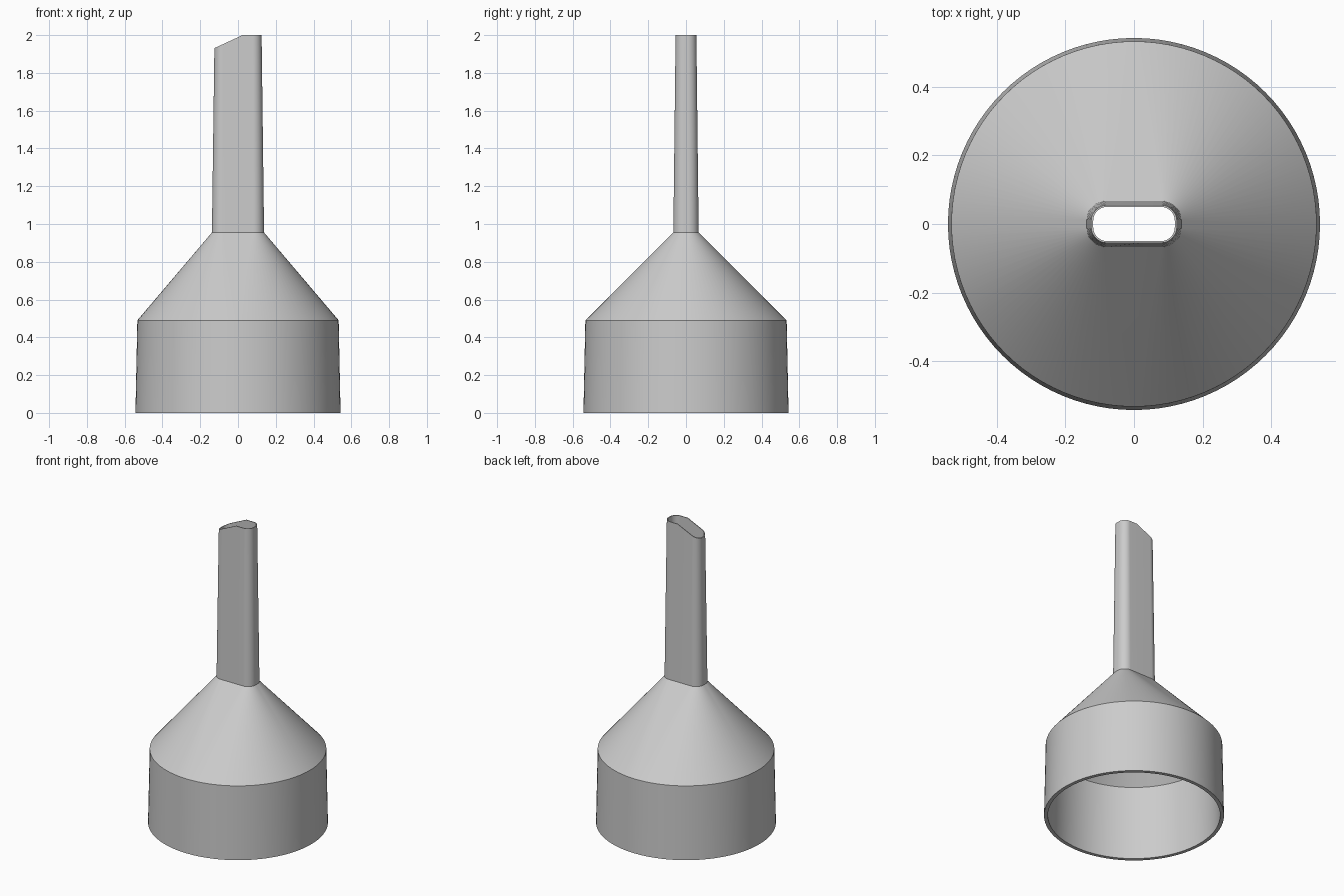
import bpy, bmesh
from math import cos, sin, pi, radians

cube = bpy.data.objects.get("Cube")
if cube:
    bpy.data.objects.remove(cube)

grey = bpy.data.materials.new("light grey plastic")
grey.use_nodes = True
colour = (0.6, 0.6, 0.6, 1)
grey.diffuse_color = colour
grey.node_tree.nodes["Principled BSDF"].inputs["Base Color"].default_value = colour

N = 24            # segments per quarter turn
CUT_X = 0.024     # where the slanted tip begins
SLOPE = 0.463
HEIGHT = 2.0


def section(hx, hy, r, z):
    """Rounded rectangle at height z; a circle when hx == hy == r."""
    pts = []
    for q, (sx, sy) in enumerate(((1, 1), (-1, 1), (-1, -1), (1, -1))):
        for i in range(N + 1):
            a = (q + i / N) * pi / 2
            pts.append((sx * (hx - r) + r * cos(a), sy * (hy - r) + r * sin(a), z))
        # extra point on each long side, so the tip can bend there
        if q in (0, 2):
            pts.append((CUT_X if hx > r else 0, sy * hy, z))
    return pts


def slanted(pts):
    return [(x, y, z + min(0, x - CUT_X) * SLOPE) for x, y, z in pts]


def circle(r, z):
    return section(r, r, r, z)


# Outer skin upwards, then inner skin downwards
rings = [
    circle(0.543, 0),
    circle(0.533, 0.49),
    section(0.138, 0.067, 0.056, 0.955),
    slanted(section(0.125, 0.055, 0.046, HEIGHT)),
    slanted(section(0.119, 0.050, 0.041, HEIGHT)),
    section(0.121, 0.052, 0.042, 0.955),
    circle(0.511, 0.49),
    circle(0.520, 0),
]

bm = bmesh.new()
loops = [[bm.verts.new(p) for p in ring] for ring in rings]
for lower, upper in zip(loops, loops[1:] + loops[:1]):
    for i in range(len(lower)):
        j = (i + 1) % len(lower)
        bm.faces.new((lower[i], lower[j], upper[j], upper[i]))
bmesh.ops.remove_doubles(bm, verts=bm.verts, dist=1e-5)
bmesh.ops.recalc_face_normals(bm, faces=bm.faces)

mesh = bpy.data.meshes.new("nozzle_adapter")
bm.to_mesh(mesh)
bm.free()
mesh.materials.append(grey)
nozzle = bpy.data.objects.new("nozzle_adapter", mesh)
bpy.context.collection.objects.link(nozzle)

# Smooth curves, sharp rims and shoulders
bpy.ops.object.select_all(action="DESELECT")
nozzle.select_set(True)
bpy.context.view_layer.objects.active = nozzle
bpy.ops.object.shade_smooth_by_angle(angle=radians(25))
